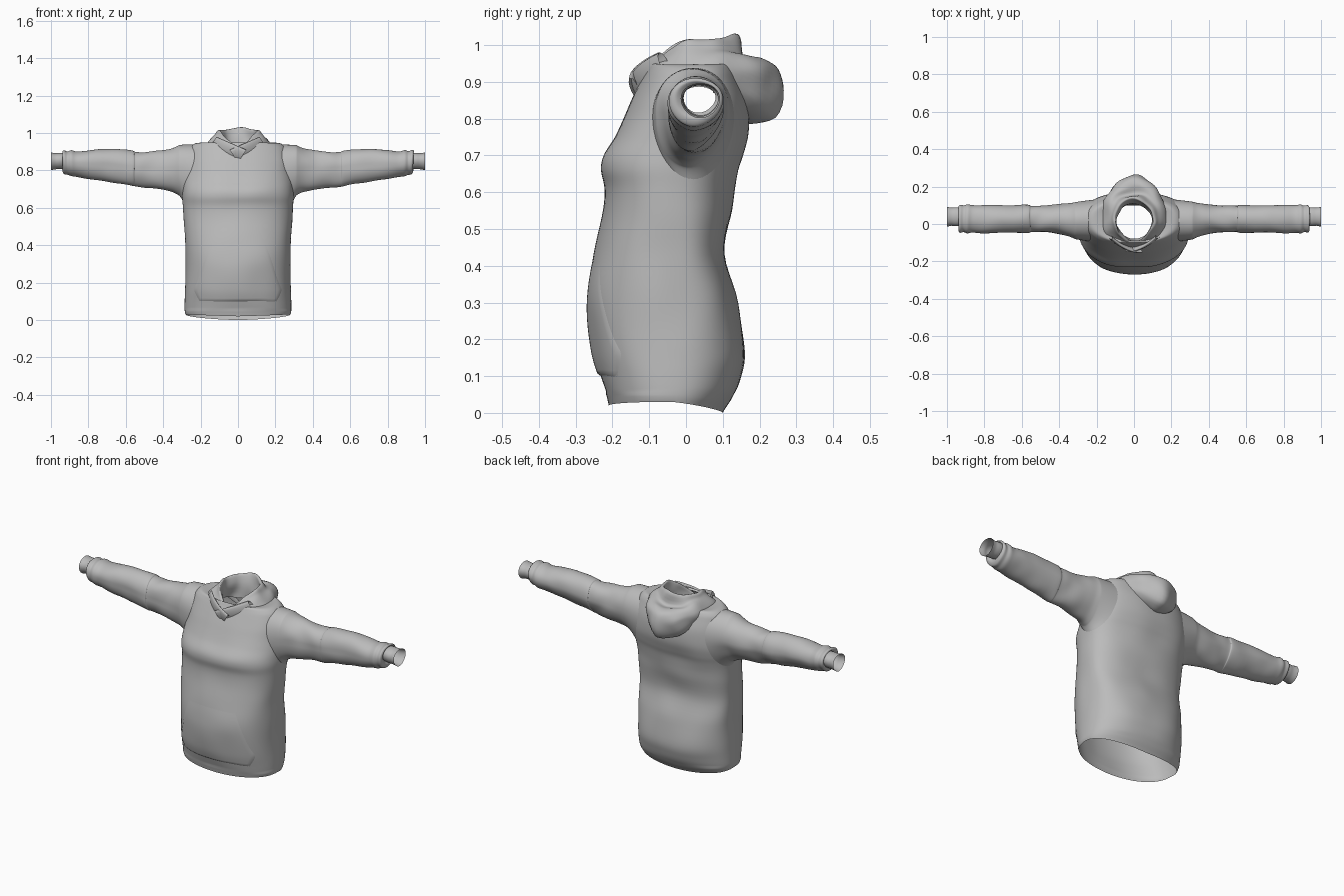
import bpy, math
from mathutils import Vector, noise
from mathutils.bvhtree import BVHTree

if "Cube" in bpy.data.objects:
    bpy.data.objects.remove(bpy.data.objects["Cube"])

grey = bpy.data.materials.new("grey_fleece")
grey.diffuse_color = (0.5, 0.5, 0.5, 1)
grey.use_nodes = True
grey.node_tree.nodes["Principled BSDF"].inputs["Base Color"].default_value = grey.diffuse_color


def sample(rows, t):
    """Smooth (Catmull-Rom) reading of a table of profile rows."""
    n = len(rows) - 1
    i = min(int(t), n - 1)
    f = t - i
    a, b, c, d = (rows[max(0, min(n, i + k))] for k in (-1, 0, 1, 2))
    return [0.5 * (2 * q + (r - p) * f + (2 * p - 5 * q + 4 * r - s) * f * f
                   + (3 * q - p - 3 * r + s) * f ** 3)
            for p, q, r, s in zip(a, b, c, d)]


def wrinkle(p, amp, freq):
    return Vector(p) + amp * noise.noise_vector(Vector(p) * freq)


def sheet(grid, wrap=True, drop=None):
    """Vertices and faces joining rows of points; drop(centre) cuts openings."""
    n = len(grid[0])
    verts = [Vector(p) for row in grid for p in row]
    faces = []
    for i in range(len(grid) - 1):
        for j in range(n if wrap else n - 1):
            k = (j + 1) % n
            f = (i * n + j, i * n + k, (i + 1) * n + k, (i + 1) * n + j)
            if not (drop and drop(sum((verts[v] for v in f), Vector()) / 4)):
                faces.append(f)
    return verts, faces


def grid_object(name, grid, wrap=True, drop=None):
    verts, faces = sheet(grid, wrap, drop)
    me = bpy.data.meshes.new(name)
    me.from_pydata(verts, [], faces)
    me.materials.append(grey)
    me.shade_smooth()
    ob = bpy.data.objects.new(name, me)
    bpy.context.collection.objects.link(ob)
    return ob


def steps(rows, sub):
    n = (len(rows) - 1) * sub
    return [i / sub for i in range(n + 1)]


def spow(v, e):
    return math.copysign(abs(v) ** e, v)


def ring_angles(n):
    return [2 * math.pi * j / n for j in range(n)]


# Torso: z, half width, front y, back y, side seam y
TORSO = [(.02, .28, -.21, .10, -.04), (.05, .285, -.217, .13, -.04),
         (.10, .285, -.232, .15, -.04), (.17, .283, -.25, .16, -.04),
         (.30, .28, -.266, .14, -.04), (.43, .283, -.25, .105, -.04),
         (.55, .29, -.228, .125, -.03), (.61, .295, -.224, .133, -.02),
         (.66, .30, -.233, .142, -.01), (.70, .30, -.226, .155, 0),
         (.75, .298, -.195, .168, .01), (.80, .29, -.17, .17, .02),
         (.85, .28, -.148, .165, .02), (.90, .265, -.125, .15, .02),
         (.93, .25, -.11, .14, .02), (.948, .215, -.10, .13, .02),
         (.94, .14, -.09, .12, .02)]
E = 0.85


def torso_point(t, c, s):
    z, hx, yf, yb, ym = sample(TORSO, t)
    x = hx * spow(c, E)
    # the lower back is squarer than the shoulders
    e = E - (.25 * math.exp(-((z - .38) / .15) ** 2) if s > 0 else 0)
    y = ym + abs(s) ** e * ((yf - ym) if s < 0 else (yb - ym))
    hem = max(0, 1 - t)
    z += hem * (.01 * abs(c) - (.02 * s if s > 0 else 0))
    return x, y, z


def in_armhole(p):
    return abs(p.x) > .2 and ((p.y - .02) / .08) ** 2 + ((p.z - .80) / .105) ** 2 < 1


torso = [[wrinkle(torso_point(t, math.cos(a), math.sin(a)), .004 if t > 1 else 0, 7)
          for a in ring_angles(96)] for t in steps(TORSO, 5)]
grid_object("torso", torso, drop=in_armhole)
torso_tree = BVHTree.FromPolygons(*sheet(torso))

# Front pouch pocket: a patch lifted off the torso front, edges tucked in
pocket = []
for i in range(21):
    v = i / 20
    t = 2 + 2.8 * v
    w = .205 + .03 * min(1, v * 3) - .09 * max(0, v - .33) / .67
    row = []
    for j in range(41):
        u = j / 20 - 1
        hx = sample(TORSO, t)[1]
        c = spow(u * w / hx, 1 / E)
        p = Vector(torso_point(t, c, -math.sqrt(1 - c * c)))
        edge = i == 0 or abs(u) == 1
        lift = 0 if edge else .006 * (1 - v ** 2) * (1 - .6 * u * u) + .0015 - .0015 * v ** 3
        row.append(wrinkle(p, .004, 7) + lift * Vector((p.x * 2, p.y + .04, 0)).normalized())
    pocket.append(row)
grid_object("front_pocket", pocket, wrap=False)

# Sleeves and cuffs: x, front y, back y, bottom z, top z
SLEEVE = [(.315, -.08, .118, .668, .934), (.34, -.069, .112, .681, .922),
          (.37, -.06, .108, .689, .913), (.42, -.05, .103, .697, .905),
          (.50, -.042, .10, .71, .90), (.55, -.040, .096, .716, .90),
          (.57, -.046, .101, .718, .906), (.70, -.045, .10, .74, .915),
          (.80, -.05, .10, .755, .908), (.86, -.046, .10, .765, .902),
          (.89, -.050, .103, .768, .908), (.91, -.043, .097, .775, .902),
          (.93, -.046, .10, .78, .908), (.938, -.03, .09, .80, .90),
          (.925, -.008, .08, .815, .888)]
CUFF = [(.915, -.006, .086, .81, .893), (.95, -.011, .088, .807, .893),
        (.975, -.009, .087, .806, .892), (1.0, -.014, .092, .801, .896)]


def section(yf, yb, zb, zt, a, lean):
    """Oval that narrows towards its underside, which leans to the front."""
    c, s = math.cos(a), math.sin(a)
    y = (yf + yb) / 2 + (yb - yf) / 2 * c * (1 + .12 * s) + lean * min(0, s)
    return y, (zb + zt) / 2 + (zt - zb) / 2 * s


def tube(name, rows, side, amp, lean, root=None):
    grid = []
    angles = ring_angles(48)
    for t in steps(rows, 5):
        x, yf, yb, zb, zt = sample(rows, t)
        ring = []
        for a in angles:
            c, s = math.cos(a), math.sin(a)
            y, z = section(yf, yb, zb, zt, a, lean * min(1, (1 - x) * 3))
            # slanting cloth folds on the upper arm
            fold = amp * math.sin(30 * x + 3 * c + 2 * s) * max(0, 1 - abs(x - .5) / .17)
            ring.append(wrinkle((side * x, y + fold * c, z + fold * s), amp, 12))
        grid.append(ring)
    if root:
        # shoulder blend: from the torso surface round the armhole to the sleeve
        first, second = grid[0], grid[2]
        start = []
        for a in angles:
            y, z = section(*root, a, 0)
            hit = torso_tree.ray_cast(Vector((side, y, z)), Vector((-side, 0, 0)))[0]
            start.append(hit or Vector((side * .22, y, z)))
        blend = []
        for f in (0, .15, .3, .45, .6, .75, .9):
            blend.append([p * (1 - f) ** 2 + (q + (q - r) * .8) * (2 * f * (1 - f)) + q * f * f
                          for p, q, r in zip(start, first, second)])
        grid = blend + grid
    return grid_object(name, grid)


for label, side in (("left", 1), ("right", -1)):
    tube(label + "_sleeve", SLEEVE, side, .0035, .015, root=(-.09, .13, .635, .938))
    tube(label + "_cuff", CUFF, side, 0, 0)

# Lowered hood: front y, back y, half width, front z, side z, back z
HOOD = [(-.08, .11, .10, .83, .90, .88), (-.085, .115, .095, .885, .965, .97),
        (-.09, .128, .10, .91, 1.01, 1.02), (-.098, .145, .113, .914, 1.012, 1.02),
        (-.105, .165, .125, .905, .995, .962), (-.113, .21, .145, .89, .975, .967),
        (-.122, .245, .16, .875, .96, .94), (-.130, .263, .172, .862, .945, .885),
        (-.134, .24, .176, .85, .925, .81), (-.125, .18, .16, .845, .905, .79),
        (-.10, .13, .14, .85, .90, .82)]
hood = []
for t in steps(HOOD, 4):
    yf, yb, hx, zf, zs, zb = sample(HOOD, t)
    ring = []
    for a in ring_angles(72):
        c, s = math.cos(a), math.sin(a)
        y = .02 + abs(s) * ((yf - .02) if s < 0 else (yb - .02))
        # V-shaped dip at the throat, soft drape at the back
        z = zs + ((zf - zs) * (1 - abs(c)) if s < 0 else (zb - zs) * s * s)
        ring.append(wrinkle((hx * c, y, z), .013, 12))
    hood.append(ring)
grid_object("hood", hood)

# Crossed neckline bands below the throat
for label, side, lift in (("left", 1, 0), ("right", -1, .005)):
    band = []
    for i in range(13):
        v = i / 12
        x = side * (-.025 + .16 * v)
        z = .88 + .07 * v
        y = -.134 + .075 * v * v - lift
        band.append([(x + side * .020 * math.cos(a), y + .012 * math.sin(a) + .012 * math.cos(a),
                      z - .03 * math.cos(a)) for a in ring_angles(14)])
    grid_object(label + "_neck_band", band)
